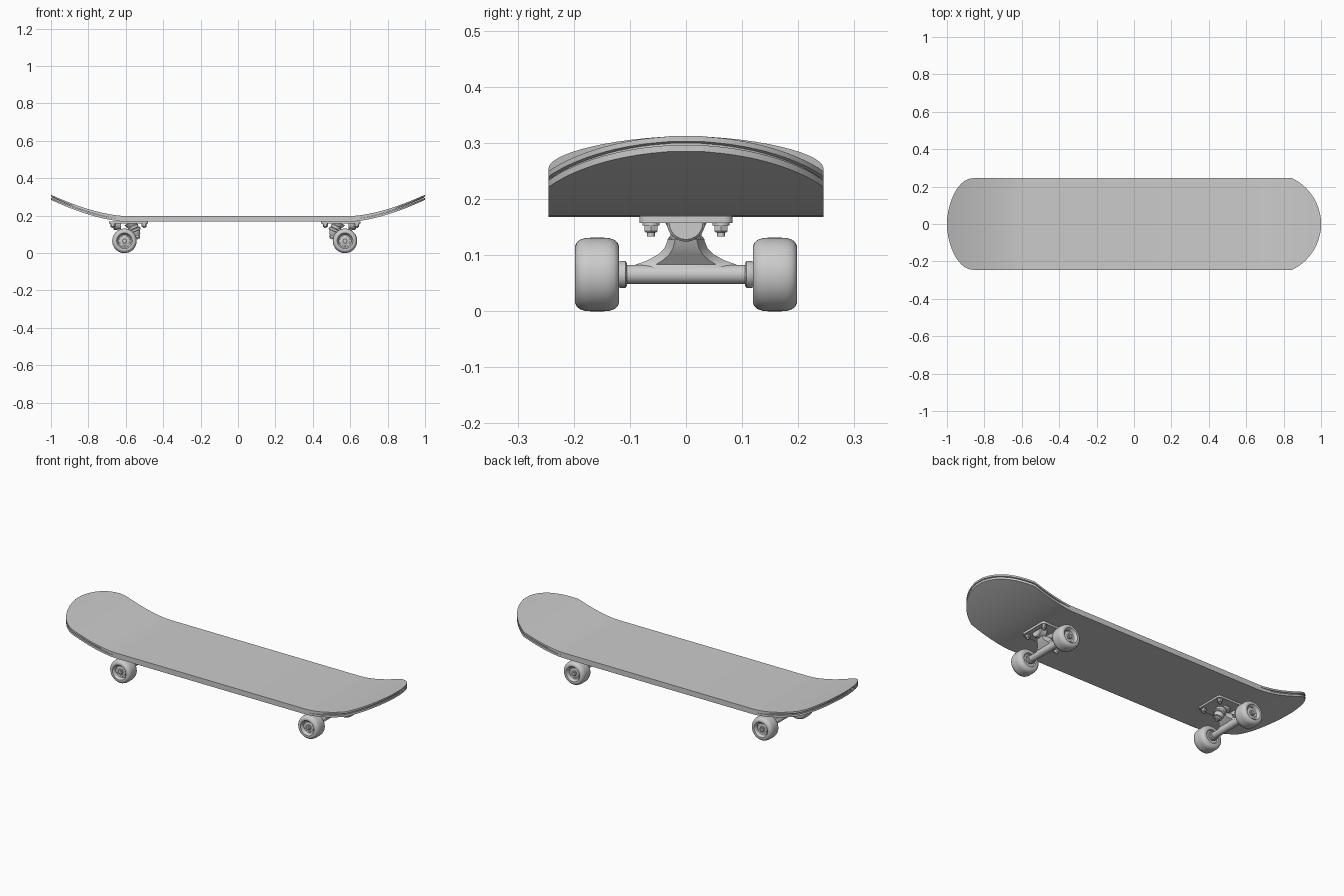
import bpy, bmesh, math
from mathutils import Matrix, Vector

if "Cube" in bpy.data.objects:
    bpy.data.objects.remove(bpy.data.objects["Cube"])

V = Vector


def finish(name, bm, mat=Matrix(), smooth=True):
    bmesh.ops.transform(bm, matrix=mat, verts=bm.verts)
    bmesh.ops.recalc_face_normals(bm, faces=bm.faces)
    me = bpy.data.meshes.new(name)
    bm.to_mesh(me)
    bm.free()
    ob = bpy.data.objects.new(name, me)
    bpy.context.collection.objects.link(ob)
    if smooth:
        bpy.ops.object.select_all(action='DESELECT')
        ob.select_set(True)
        bpy.context.view_layer.objects.active = ob
        bpy.ops.object.shade_smooth_by_angle(angle=math.radians(35))
    return ob


def loft(name, rings, mat=Matrix(), smooth=True):
    bm = bmesh.new()
    rows = [[bm.verts.new(p) for p in r] for r in rings]
    n = len(rows[0])
    for a, b in zip(rows, rows[1:]):
        for i in range(n):
            j = (i + 1) % n
            bm.faces.new((a[i], a[j], b[j], b[i]))
    bm.faces.new(rows[0])
    bm.faces.new(rows[-1])
    return finish(name, bm, mat, smooth)


def lathe(name, profile, start, direction, mat, n=32):
    """Revolve (radius, distance) pairs about an axis."""
    rot = V((0, 0, 1)).rotation_difference(V(direction)).to_matrix().to_4x4()
    rings = [[(r * math.cos(2 * math.pi * i / n), r * math.sin(2 * math.pi * i / n), d)
              for i in range(n)] for r, d in profile]
    return loft(name, rings, mat @ Matrix.Translation(start) @ rot)


def prism(name, outline, z0, z1, mat):
    return loft(name, [[(x, y, z) for x, y in outline] for z in (z0, z1)], mat)


# Deck: plan outline and kicked side profile
def stations():
    k = 14
    s = [i / k * math.pi / 2 for i in range(k + 1)]
    left = [(-0.86 - 0.14 * math.sin(t), max(0.03, 0.245 * math.cos(t) ** 1.1)) for t in s]
    R, top = 0.2712, math.asin(0.245 / 0.2712)
    right = [(1 - R + R * math.cos(top * (1 - i / k)),
              max(0.03, R * math.sin(top * (1 - i / k)))) for i in range(k + 1)]
    mid = [(-0.86 + i * 0.26 / 8, 0.245) for i in range(1, 9)]
    mid += [(0.6 + i * 0.245 / 8, 0.245) for i in range(8)]
    return left[::-1] + mid + right


def ply(name, lo, hi, groove=0.0):
    rings = []
    for x, w in stations():
        a = abs(x)
        t = max(0.0, (a - 0.6) / 0.4)
        z = 0.168 + 0.117 * t ** 1.6
        thick = 0.030 - 0.003 * t
        g = groove * min(1, t * 4)
        x2, w2 = x * (1 - g), w - g
        rings.append([(x2, -w2, z + lo * thick), (x2, w2, z + lo * thick),
                      (x2, w2, z + hi * thick), (x2, -w2, z + hi * thick)])
    return loft(name, rings)


ply("deck_lower_ply", 0, 0.42)
ply("deck_core_ply", 0.42, 0.66, 0.006)
ply("deck_top_ply", 0.66, 1)


def build_truck(side, M):
    # Base plate with rounded corners
    outline = []
    for cx, cy, a0 in ((0.112, 0.068, 0), (-0.068, 0.068, 90), (-0.068, -0.068, 180), (0.112, -0.068, 270)):
        for i in range(6):
            a = math.radians(a0 + i * 18)
            outline.append((cx + 0.015 * math.cos(a), cy + 0.015 * math.sin(a)))
    prism(side + "_base_plate", outline, 0.157, 0.17, M)
    # Half-round pivot housing on the outboard side
    half = [math.pi * i / 16 for i in range(17)]
    loft(side + "_pivot_housing",
         [[(u, r * math.cos(a), 0.158 - r * math.sin(a)) for a in half]
          for u, r in ((-0.058, 0.030), (-0.054, 0.034), (-0.018, 0.034))], M)
    # Mounting bolts
    for u in (-0.062, 0.105):
        for y in (-0.0625, 0.0625):
            lathe(side + "_bolt_washer", [(0.015, 0), (0.015, 0.004)], (u, y, 0.153), (0, 0, 1), M, 20)
            lathe(side + "_bolt_nut", [(0.011, 0), (0.0135, 0.003), (0.0135, 0.014)], (u, y, 0.14), (0, 0, 1), M, 6)
            lathe(side + "_bolt_shank", [(0.007, 0), (0.007, 0.03)], (u, y, 0.133), (0, 0, 1), M, 12)
    # Kingpin stack: seat, bushings, washers and nut, leaning inboard
    top, axis = V((0.036, 0, 0.165)), V((0.40, 0, -0.92))
    lathe(side + "_kingpin_seat", [(0.040, 0), (0.034, 0.012), (0.031, 0.020)], top, axis, M)
    lathe(side + "_upper_bushing", [(0.024, 0.018), (0.028, 0.023), (0.028, 0.036), (0.024, 0.041)], top, axis, M)
    lathe(side + "_hanger_ring", [(0.030, 0.039), (0.033, 0.042), (0.033, 0.052), (0.030, 0.055)], top, axis, M)
    lathe(side + "_lower_bushing", [(0.026, 0.054), (0.025, 0.062), (0.019, 0.074)], top, axis, M)
    lathe(side + "_kingpin_washer", [(0.022, 0.074), (0.022, 0.078)], top, axis, M)
    lathe(side + "_kingpin_nut", [(0.014, 0.078), (0.014, 0.090), (0.011, 0.092)], top, axis, M, 6)
    lathe(side + "_kingpin", [(0.008, 0), (0.008, 0.098)], top, axis, M, 16)
    # Hanger: flared web rising from the axle tube
    web = [(0.070, 0.100, -0.012, 0.012), (0.083, 0.090, -0.012, 0.014),
           (0.091, 0.068, -0.018, 0.024), (0.101, 0.050, -0.026, 0.036),
           (0.113, 0.038, -0.034, 0.046), (0.128, 0.032, -0.040, 0.044)]
    loft(side + "_hanger_web", [[(u0, -h * 0.6, z), (u0, h * 0.6, z), ((u0 + u1) / 2, h, z),
                                 (u1, h * 0.6, z), (u1, -h * 0.6, z), ((u0 + u1) / 2, -h, z)]
                                for z, h, u0, u1 in web], M)
    lathe(side + "_axle_tube", [(0.017, -0.107), (0.017, 0.107)], (0, 0, 0.0655), (0, 1, 0), M)
    lathe(side + "_axle", [(0.007, -0.192), (0.007, 0.192)], (0, 0, 0.0655), (0, 1, 0), M, 16)
    # Wheels with dished faces, bearings and nuts
    tyre = [(0.026, 0.126), (0.034, 0.124), (0.038, 0.119), (0.050, 0.119), (0.057, 0.122),
            (0.062, 0.128), (0.0648, 0.137), (0.0655, 0.145), (0.0655, 0.171), (0.0648, 0.180),
            (0.062, 0.189), (0.057, 0.195), (0.050, 0.198), (0.042, 0.197), (0.037, 0.192),
            (0.034, 0.180), (0.028, 0.177)]
    for s in (-1, 1):
        o, d = (0, 0, 0.0655), (0, s, 0)
        lathe(side + "_wheel", tyre, o, d, M, 48)
        lathe(side + "_inner_washer", [(0.020, 0.105), (0.024, 0.108), (0.024, 0.117), (0.018, 0.127)], o, d, M)
        lathe(side + "_bearing", [(0.027, 0.176), (0.027, 0.180), (0.025, 0.181)], o, d, M)
        lathe(side + "_axle_nut", [(0.015, 0.180), (0.015, 0.188), (0.012, 0.190)], o, d, M, 6)


build_truck("left", Matrix.Translation((-0.607, 0, 0)))
build_truck("right", Matrix.Translation((0.572, 0, 0)) @ Matrix.Rotation(math.pi, 4, 'Z'))
